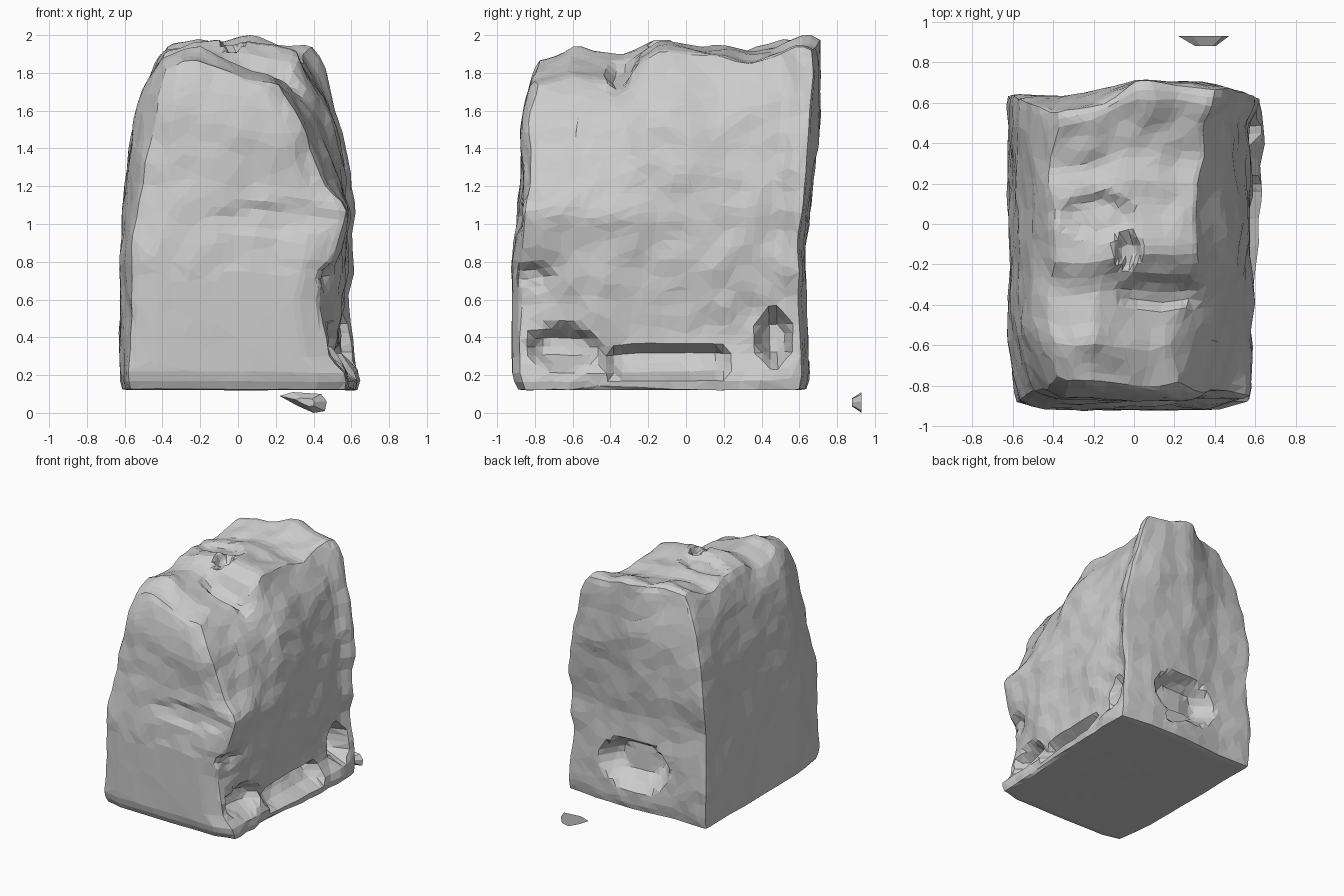
import bpy, bmesh, math
from mathutils import Vector, noise

if "Cube" in bpy.data.objects:
    bpy.data.objects.remove(bpy.data.objects["Cube"])


def interp(points, t):
    """Piecewise linear lookup through (key, value) pairs."""
    if t <= points[0][0]:
        return points[0][1]
    for (a, va), (b, vb) in zip(points, points[1:]):
        if t <= b:
            return va + (vb - va) * (t - a) / (b - a)
    return points[-1][1]


def ramp(t, a, b):
    return min(1, max(0, (t - a) / (b - a)))


# Silhouette profiles of the block, by height
LEFT = [(.12, -.615), (.2, -.62), (1.1, -.605), (1.4, -.57), (1.7, -.5), (1.88, -.42), (1.97, -.34)]
LEFT_CORNER = [(.2, .045), (.9, .05), (1.2, .09), (1.6, .09), (1.9, .05)]
FRONT = [(.12, -.89), (.2, -.92), (.8, -.92), (1.0, -.895), (1.2, -.87), (1.6, -.865), (1.8, -.81), (1.92, -.75)]
BACK = [(.12, .63), (.2, .645), (.9, .62), (1.1, .65), (1.4, .68), (1.75, .705), (1.97, .69)]
# Right wall profiles at several depths
RIGHT = [
    (-.9, [(.12, .56), (.2, .58), (.28, .48), (.6, .43), (.8, .5), (1.08, .57), (1.2, .45), (1.4, .37), (1.75, .2), (1.9, -.08)]),
    (-.45, [(.12, .59), (.2, .6), (.32, .52), (.7, .57), (1.05, .6), (1.2, .55), (1.5, .43), (1.7, .32), (1.87, .1)]),
    (-.2, [(.12, .61), (.2, .62), (.3, .53), (.6, .55), (1.1, .575), (1.5, .52), (1.7, .44), (1.9, .3)]),
    (.5, [(.12, .62), (.2, .62), (.32, .54), (.6, .55), (1.1, .57), (1.5, .51), (1.7, .45), (1.9, .33)]),
    (.6, [(.12, .62), (.3, .62), (.6, .6), (1.1, .62), (1.5, .56), (1.65, .51), (1.85, .45), (1.95, .37)]),
]
# Crest height by depth
TOP = [(-.85, 1.87), (-.72, 1.925), (-.6, 1.89), (-.4, 1.88), (-.3, 1.91), (-.24, 1.96),
       (.15, 1.95), (.33, 1.9), (.5, 1.94), (.63, 1.99), (.72, 1.96)]
# Small outward bow of the back across the width
BACK_BOW = [(-1, -.01), (-.5, -.02), (0, .01), (.6, .005), (1, -.03)]


def block_point(u, v, w):
    t = (w + 1) / 2
    crest = interp(TOP, -.1 + .8 * v)
    crest -= .06 * max(0, u - .2) + .1 * max(0, -u - .6)
    crest -= .08 * ramp(v, -.25, -.5) * ramp(u, -.2, 1)     # front right shoulder
    z = .12 + t * (crest - .12)
    f, b = interp(FRONT, z), interp(BACK, z)
    b += interp(BACK_BOW, u)
    b -= .13 * ramp(z, 1.1, 1.9) * ramp(u, 0, -1)           # back left lean
    f += .04 * max(0, abs(u) - .75) / .25
    y = f + (b - f) * (v + 1) / 2
    left = interp(LEFT, z) + interp(LEFT_CORNER, z) * ramp(v, -.6, -1)
    right = interp([(d, interp(p, z)) for d, p in RIGHT], y)
    return Vector((left + (right - left) * (u + 1) / 2, y, z))


def dent(co, centre, radii, push, power=2):
    """Push a rounded pocket into the surface; a zero radius ignores that axis."""
    d = sum(abs((co[i] - centre[i]) / radii[i]) ** power for i in range(3) if radii[i])
    if d < 1.0:
        co += Vector(push) * min(1, (1 - d) * 1.6)


# Weathered stone block
bm = bmesh.new()
bmesh.ops.create_cube(bm, size=2)
bmesh.ops.subdivide_edges(bm, edges=bm.edges[:], cuts=35, use_grid_fill=True)
for v in bm.verts:
    v.co = block_point(*v.co)
# Worn edges
bmesh.ops.smooth_vert(bm, verts=bm.verts[:], factor=.5, use_axis_x=True, use_axis_y=True, use_axis_z=True)
bm.normal_update()
for v in bm.verts:
    n = v.normal.copy()
    p = v.co.copy()
    rough = .018
    if p.x > .25 and p.y > -.88 and n.x > .3:
        rough = .03                              # broken right wall
    elif n.z > .4 and p.z > 1.5:
        rough = .03                              # lumpy crown
    elif p.z < .16 or (n.y < -.8 and p.z < .75):
        rough = .004                             # smooth foot and front
    amount = noise.noise(p * 3.1) + .6 * noise.noise(p * 7.3 + Vector((4, 1, 2)))
    v.co += n * amount * rough
    if n.x > .3 or (p.x > .3 and n.z > .2 and p.z < 1):
        dent(v.co, (0, -.65, .35), (0, .2, .11), (-.11, 0, 0))
        dent(v.co, (0, .47, .4), (0, .09, .15), (-.14, 0, 0))
        dent(v.co, (0, -.1, .27), (0, .34, .09), (-.1, 0, 0), 4)
        dent(v.co, (0, -.82, .72), (0, .12, .07), (-.04, 0, 0))
    if n.y > .5:
        dent(v.co, (.02, 0, .48), (.31, 0, .2), (0, -.14, .02))
    if n.z > .5 and p.z > 1.5:
        dent(v.co, (-.18, .04, 0), (.2, .12, 0), (0, 0, -.04))
        dent(v.co, (-.03, -.13, 0), (.07, .08, 0), (0, 0, -.07))
        dent(v.co, (.12, -.34, 0), (.22, .09, 0), (0, 0, -.05))
    if n.y < -.5:
        dent(v.co, (.2, 0, 1.03), (.36, 0, .09), (0, .025, 0))
    v.co.z = max(v.co.z, .12)
bmesh.ops.triangulate(bm, faces=bm.faces[:])
mesh = bpy.data.meshes.new("stone_block")
bm.to_mesh(mesh)
bm.free()
block = bpy.data.objects.new("stone_block", mesh)
bpy.context.collection.objects.link(block)
# Irregular facets
facets = block.modifiers.new("facets", 'DECIMATE')
facets.ratio = .25

# Loose stone chip behind the block
outline = [(.22, .09), (.29, .11), (.44, .1), (.47, .06), (.46, .01), (.4, 0), (.31, .04)]
bm = bmesh.new()
rim = [bm.verts.new((x, .93, z)) for x, z in outline]
inner = [bm.verts.new((.36 + (x - .36) * .4, .88, .057 + (z - .057) * .4)) for x, z in outline]
bm.faces.new(rim)
bm.faces.new(inner[::-1])
for i in range(len(rim)):
    j = (i + 1) % len(rim)
    bm.faces.new((rim[j], rim[i], inner[i], inner[j]))
bmesh.ops.recalc_face_normals(bm, faces=bm.faces[:])
mesh = bpy.data.meshes.new("stone_chip")
bm.to_mesh(mesh)
bm.free()
bpy.context.collection.objects.link(bpy.data.objects.new("stone_chip", mesh))
